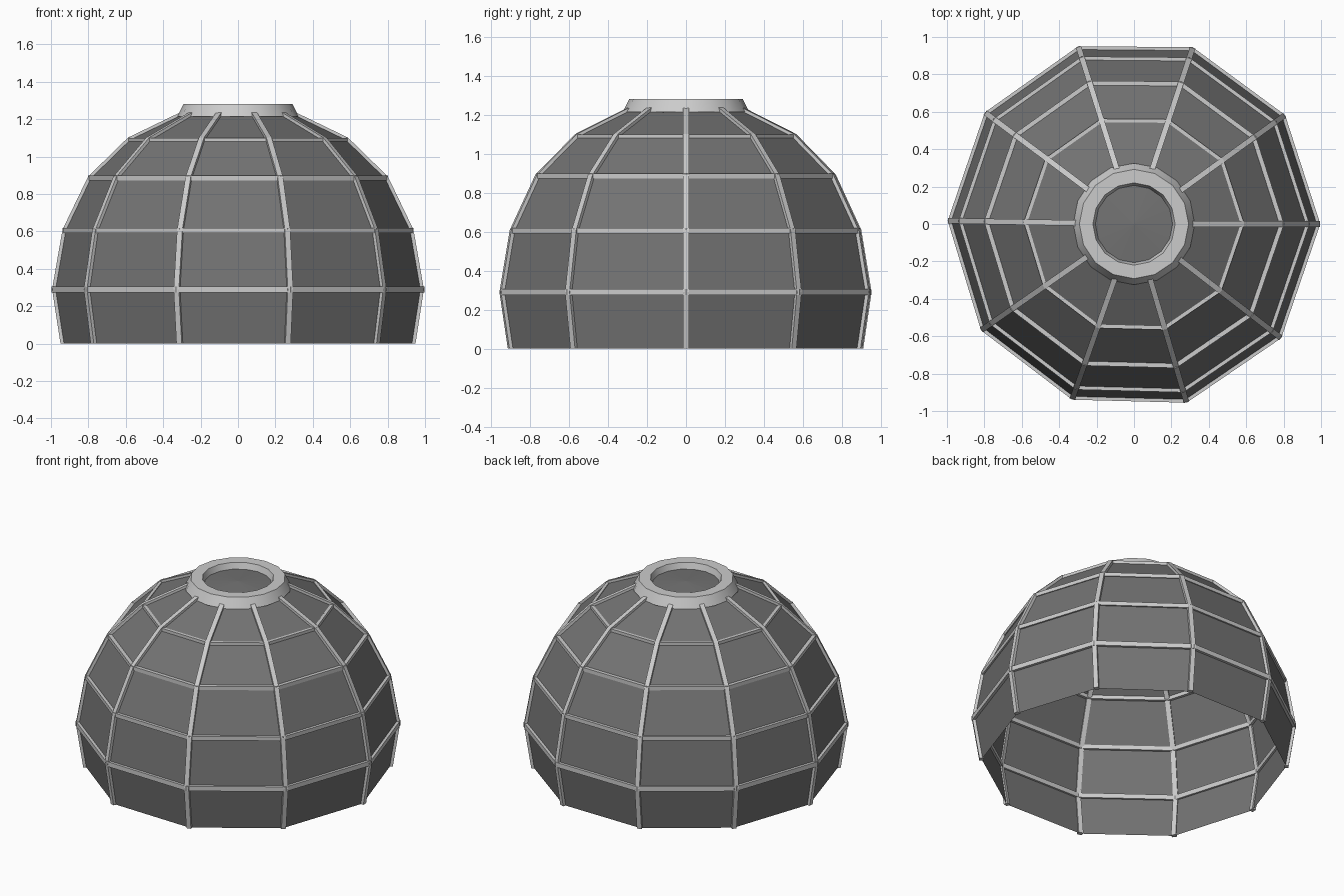
import bpy, bmesh
from math import cos, sin, radians, pi, hypot

if "Cube" in bpy.data.objects:
    bpy.data.objects.remove(bpy.data.objects["Cube"])

SIDES = 10
ANGLES = [radians(35.8 * i) for i in range(SIDES)]
# (radius, height) of each tier, bottom to top
PROFILE = [(.935, 0), (.98, .29), (.925, .605), (.79, .885), (.58, 1.09), (.30, 1.225)]


def make_object(name, verts, faces, mat=None, recalc=True):
    mesh = bpy.data.meshes.new(name)
    mesh.from_pydata(verts, [], faces)
    if recalc:
        bm = bmesh.new()
        bm.from_mesh(mesh)
        bmesh.ops.recalc_face_normals(bm, faces=bm.faces)
        bm.to_mesh(mesh)
        bm.free()
    obj = bpy.data.objects.new(name, mesh)
    bpy.context.collection.objects.link(obj)
    if mat:
        mesh.materials.append(mat)
    return obj


def lathe(name, loop, angles):
    """Sweep a closed (radius, height) loop round the z axis."""
    n, m = len(angles), len(loop)
    verts = [(r * cos(a), r * sin(a), z) for a in angles for r, z in loop]
    faces = [(i * m + j, i * m + (j + 1) % m,
              (i + 1) % n * m + (j + 1) % m, (i + 1) % n * m + j)
             for i in range(n) for j in range(m)]
    return make_object(name, verts, faces)


glass = bpy.data.materials.new("dark_glass")
glass.diffuse_color = (.17, .17, .17, 1)
glass.use_nodes = True
glass.node_tree.nodes["Principled BSDF"].inputs["Base Color"].default_value = glass.diffuse_color

# Faceted glass panels
m = len(PROFILE)
verts = [(r * cos(a), r * sin(a), z) for a in ANGLES for r, z in PROFILE]
faces = [(i * m + j, (i + 1) % SIDES * m + j, (i + 1) % SIDES * m + j + 1, i * m + j + 1)
         for i in range(SIDES) for j in range(m - 1)]
make_object("glass_panels", verts, faces, glass, recalc=False)

# Horizontal ring beams
for k, half in zip(range(1, 5), (.016, .0135, .0125, .01)):
    r, z = PROFILE[k]
    lathe(f"ring_beam_{k}", [(r - half, z - half), (r + half, z - half),
                             (r + half, z + half), (r - half, z + half)], ANGLES)

# Upright ribs, offset either side of the profile
inner, outer = [], []
for k, (r, z) in enumerate(PROFILE):
    r0, z0 = PROFILE[max(k - 1, 0)]
    r1, z1 = PROFILE[min(k + 1, m - 1)]
    length = hypot(r1 - r0, z1 - z0)
    nr, nz = (z1 - z0) / length, (r0 - r1) / length
    if k == 0:
        nr, nz = 1, 0
    h = .014
    inner.append((r - nr * h, z - nz * h))
    outer.append((r + nr * h, z + nz * h))
for i, a in enumerate(ANGLES):
    verts = []
    for (ri, zi), (ro, zo) in zip(inner, outer):
        for r, z, w in ((ri, zi, -1), (ro, zo, -1), (ro, zo, 1), (ri, zi, 1)):
            t = w * .015
            verts.append((r * cos(a) - t * sin(a), r * sin(a) + t * cos(a), z))
    faces = [(4 * k + j, 4 * k + (j + 1) % 4, 4 * k + 4 + (j + 1) % 4, 4 * k + 4 + j)
             for k in range(m - 1) for j in range(4)]
    faces += [(0, 1, 2, 3), tuple(range(4 * m - 4, 4 * m))]
    make_object(f"rib_{i + 1}", verts, faces)

# Top collar
round_angles = [2 * pi * i / 16 for i in range(16)]
collar = lathe("top_collar", [(.325, 1.215), (.292, 1.28), (.22, 1.28),
                              (.205, 1.235), (.24, 1.205)], round_angles)
bpy.context.view_layer.objects.active = collar
collar.select_set(True)
bpy.ops.object.shade_smooth_by_angle(angle=radians(30))

# Shallow glass fan closing the collar
verts = [(.21 * cos(a), .21 * sin(a), 1.24) for a in round_angles] + [(0, 0, 1.255)]
make_object("top_glass", verts, [(i, (i + 1) % 16, 16) for i in range(16)], glass, recalc=False)
